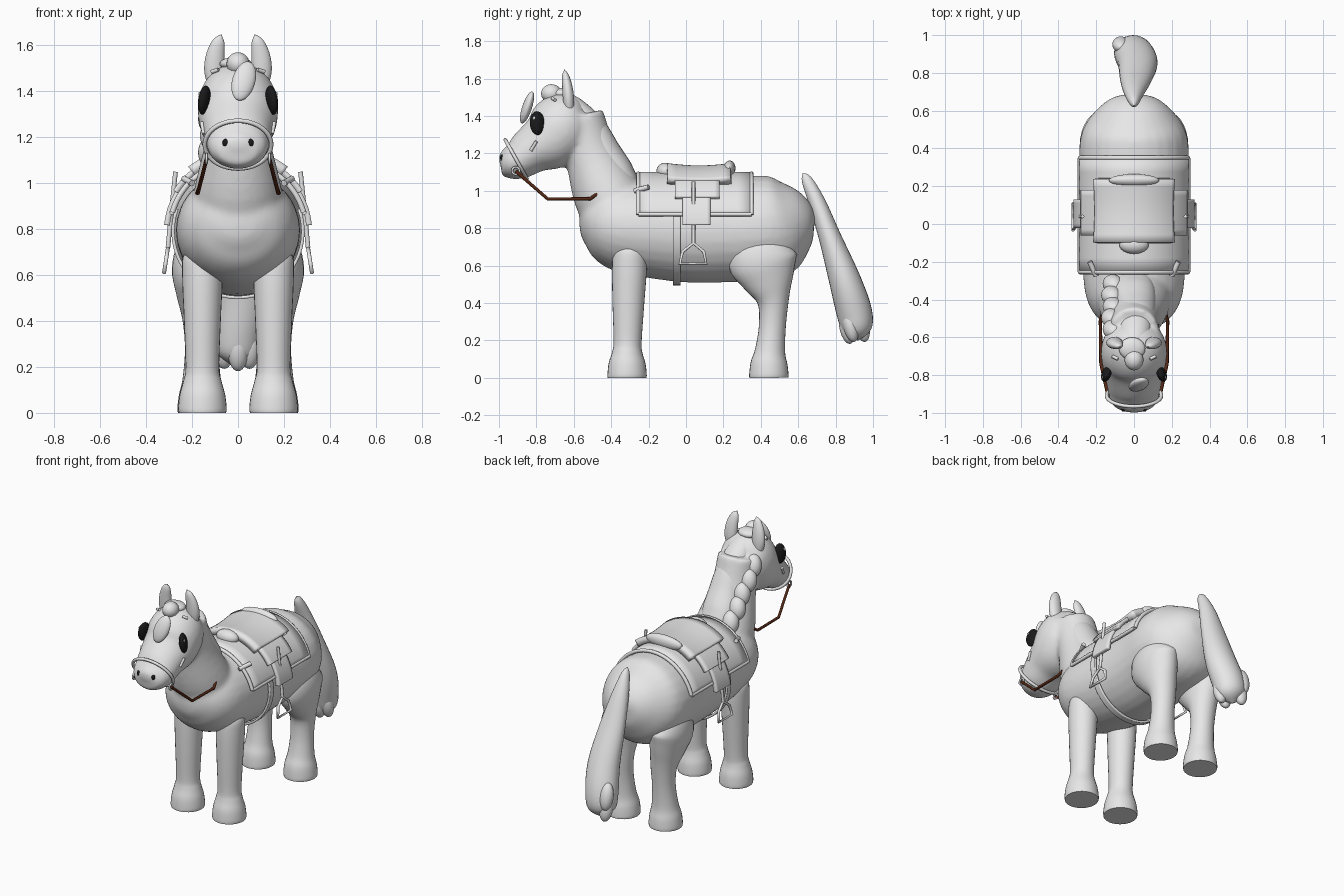
import bpy, bmesh, math
from mathutils import Vector, Matrix

if "Cube" in bpy.data.objects:
    bpy.data.objects.remove(bpy.data.objects["Cube"])


def material(name, rgb):
    m = bpy.data.materials.new(name)
    m.diffuse_color = (*rgb, 1)
    m.use_nodes = True
    m.node_tree.nodes["Principled BSDF"].inputs["Base Color"].default_value = m.diffuse_color
    return m


GREY = material("light_grey", (0.8, 0.8, 0.8))
BLACK = material("black", (0.01, 0.01, 0.01))
BROWN = material("dark_brown", (0.09, 0.02, 0.007))


def finish(name, bm, mat, angle=40):
    bmesh.ops.recalc_face_normals(bm, faces=bm.faces)
    me = bpy.data.meshes.new(name)
    bm.to_mesh(me)
    bm.free()
    ob = bpy.data.objects.new(name, me)
    bpy.context.collection.objects.link(ob)
    me.materials.append(mat)
    bpy.ops.object.select_all(action='DESELECT')
    ob.select_set(True)
    bpy.context.view_layer.objects.active = ob
    bpy.ops.object.shade_smooth_by_angle(angle=math.radians(angle))
    return ob


def spline(p, steps):
    # Catmull-Rom interpolation of points that also carry radii
    out = []
    for i in range(len(p) - 1):
        a, b, c, d = p[max(i - 1, 0)], p[i], p[i + 1], p[min(i + 2, len(p) - 1)]
        for k in range(steps):
            t = k / steps
            out.append([0.5 * (2 * B + (C - A) * t + (2 * A - 5 * B + 4 * C - D) * t * t
                               + (3 * B - A - 3 * C + D) * t ** 3)
                        for A, B, C, D in zip(a, b, c, d)])
    return out + [list(p[-1])]


def add_tube(bm, pts, n=28, steps=4):
    # elliptical loft, each point is x, y, z, half width, half depth
    s = spline(pts, steps)
    pos = [Vector(q[:3]) for q in s]
    rings = []
    for i, q in enumerate(s):
        t = (pos[min(i + 1, len(s) - 1)] - pos[max(i - 1, 0)]).normalized()
        nrm = t.cross(Vector((1, 0, 0))).normalized()
        side = nrm.cross(t)
        rings.append([bm.verts.new(pos[i] + side * max(q[3], .002) * math.cos(2 * math.pi * k / n)
                                   + nrm * max(q[4], .002) * math.sin(2 * math.pi * k / n))
                      for k in range(n)])
    for a, b in zip(rings, rings[1:]):
        for k in range(n):
            bm.faces.new((a[k], a[(k + 1) % n], b[(k + 1) % n], b[k]))
    bm.faces.new(rings[0])
    bm.faces.new(rings[-1])


def tube(name, pts, mat=GREY):
    bm = bmesh.new()
    add_tube(bm, pts)
    return finish(name, bm, mat)


def blob(name, loc, radii, rot=(0, 0, 0), mat=GREY):
    bm = bmesh.new()
    r = [Matrix.Rotation(math.radians(a), 4, ax) for a, ax in zip(rot, "XYZ")]
    m = Matrix.Translation(loc) @ r[2] @ r[1] @ r[0] @ Matrix.Diagonal((*radii, 1))
    bmesh.ops.create_uvsphere(bm, u_segments=24, v_segments=14, radius=1, matrix=m)
    return finish(name, bm, mat)


def wire(name, pts, r, mat=GREY, cyclic=False):
    cu = bpy.data.curves.new(name, 'CURVE')
    cu.dimensions = '3D'
    cu.bevel_depth, cu.bevel_resolution, cu.use_fill_caps = r, 2, True
    sp = cu.splines.new('POLY')
    sp.points.add(len(pts) - 1)
    for p, q in zip(sp.points, pts):
        p.co = (*q, 1)
    sp.use_cyclic_u = cyclic
    cu.materials.append(mat)
    ob = bpy.data.objects.new(name, cu)
    bpy.context.collection.objects.link(ob)


def wrap(a, y, off):
    # point on the barrel of the body, angle measured from the spine
    a = math.radians(a)
    return ((.275 + off) * math.sin(a), y, .79 + (.28 + off) * math.cos(a))


def sheet(name, y0, y1, a0, a1, off, thick=.02, dip=0):
    # leather panel bent around the barrel
    bm, n, m = bmesh.new(), 32, 8
    g = [[bm.verts.new(wrap(a0 + (a1 - a0) * i / n, y0 + (y1 - y0) * j / m,
                            off - dip * math.sin(math.pi * j / m))) for j in range(m + 1)]
         for i in range(n + 1)]
    for i in range(n):
        for j in range(m):
            bm.faces.new((g[i][j], g[i + 1][j], g[i + 1][j + 1], g[i][j + 1]))
    ob = finish(name, bm, GREY)
    s = ob.modifiers.new("thickness", 'SOLIDIFY')
    s.thickness, s.offset = thick, 0


# body, neck and head blended into one skin
bm = bmesh.new()
add_tube(bm, [(0, -.572, .83, 0, 0), (0, -.555, .83, .10, .09), (0, -.5, .83, .19, .17),
              (0, -.4, .82, .25, .23), (0, -.25, .80, .27, .255), (0, 0, .785, .268, .275),
              (0, .2, .79, .275, .28), (0, .38, .80, .29, .28), (0, .5, .81, .27, .265),
              (0, .6, .83, .2, .195), (0, .67, .84, .11, .10), (0, .692, .84, 0, 0)])
add_tube(bm, [(0, -.57, 1.40, .13, .13), (0, -.51, 1.2, .14, .14), (0, -.43, 1.0, .185, .18),
              (0, -.35, .85, .21, .19)])
add_tube(bm, [(0, -1.0, 1.155, 0, 0), (0, -.985, 1.157, .075, .06), (0, -.95, 1.155, .12, .09),
              (0, -.89, 1.17, .137, .108), (0, -.82, 1.22, .15, .13), (0, -.72, 1.28, .172, .17),
              (0, -.65, 1.36, .172, .175), (0, -.58, 1.42, .13, .125), (0, -.52, 1.45, 0, 0)])
skin = finish("body", bm, GREY)
mod = skin.modifiers.new("blend", 'REMESH')
mod.mode, mod.voxel_size, mod.use_smooth_shade = 'VOXEL', .014, True
mod = skin.modifiers.new("soften", 'SMOOTH')
mod.factor, mod.iterations = .5, 8

# tail, with rounded strand ends
tube("tail", [(0, .625, 1.095, 0, 0), (0, .645, 1.06, .025, .028), (0, .70, .94, .055, .045),
              (.01, .77, .75, .085, .06), (.02, .85, .52, .105, .085), (0, .90, .35, .105, .095),
              (-.01, .915, .25, .085, .075), (-.02, .92, .20, 0, 0)])
for x, y, z in ((-.06, .94, .28), (.05, .88, .28), (.0, .86, .27), (-.07, .95, .36)):
    blob("tail_strand", (x, y, z), (.045, .04, .09), (12, 0, 0))

# mane crest, braid on one side, forelock
tube("mane_crest", [(0, -.66, 1.53, 0, 0), (0, -.61, 1.465, .07, .05), (.01, -.515, 1.335, .095, .085),
                    (.01, -.43, 1.20, .105, .085), (0, -.35, 1.10, .11, .075),
                    (0, -.285, 1.05, .08, .04), (0, -.245, 1.03, 0, 0)])
for i in range(5):
    blob("mane_braid", (-.11 - .008 * (i % 2), -.56 + .06 * i, 1.36 - .073 * i),
         (.055, .05, .075), (20, 12, 0))
blob("forelock_top", (0, -.72, 1.52), (.05, .055, .05))
blob("forelock_curl", (-.01, -.66, 1.52), (.07, .06, .03))
blob("forelock_front", (.025, -.85, 1.445), (.05, .026, .092), (-18, 16, 0))

for s in (1, -1):
    # legs with flared hooves
    tube("front_leg", [(s * .155, y, z, a, b) for y, z, a, b in (
        (-.30, .73, .02, .02), (-.30, .69, .08, .08), (-.302, .6, .088, .093), (-.308, .4, .08, .085),
        (-.312, .2, .073, .075), (-.314, .14, .083, .08), (-.315, .08, .099, .098),
        (-.315, .02, .106, .105), (-.315, 0, .103, .104))])
    tube("hind_leg", [(s * x, y, z, a, b) for x, y, z, a, b in (
        (.17, .40, .78, .02, .02), (.175, .405, .73, .085, .13), (.178, .41, .63, .11, .185),
        (.17, .44, .52, .098, .14), (.16, .465, .41, .082, .085), (.158, .462, .28, .073, .072),
        (.158, .45, .15, .083, .08), (.158, .444, .08, .099, .098),
        (.158, .443, .02, .106, .105), (.158, .443, 0, .103, .104))])
    # ears, eyes, nostrils
    tube("ear", [(s * x, y, z, a, b) for x, y, z, a, b in (
        (.10, -.625, 1.42, .03, .025), (.104, -.628, 1.49, .043, .03), (.098, -.635, 1.56, .04, .027),
        (.083, -.645, 1.62, .025, .017), (.072, -.65, 1.647, 0, 0))])
    blob("eye", (s * .147, -.795, 1.362), (.024, .042, .064), (0, s * -8, s * 20), BLACK)
    blob("eye_glint", (s * .167, -.812, 1.388), (.005, .008, .010), (0, 0, s * 20))
    blob("nostril", (s * .055, -.982, 1.176), (.013, .012, .018), (0, 0, 0), BLACK)
    # bridle pieces
    ring = [(s * .137, -.91 + .02 * math.cos(k * math.pi / 6), 1.107 + .02 * math.sin(k * math.pi / 6))
            for k in range(12)]
    wire("bit_ring", ring, .006, GREY, True)
    wire("cheek_strap", [(s * .148, -.83, 1.215), (s * .158, -.80, 1.265)], .009)
    wire("brow_strap", [(s * .085, -.715, 1.495), (s * .115, -.70, 1.485)], .009)
    wire("rein", [(s * .137, -.91, 1.105), (s * .175, -.74, .957), (s * .178, -.513, .957),
                  (s * .165, -.465, .99)], .009, BROWN)
    # saddle flaps, stirrup strap and stirrup
    sheet("side_flap", -.06, .18, s * 30, s * 58, .045, .025)
    sheet("lower_flap", -.02, .13, s * 50, s * 85, .035, .025)
    wire("stirrup_strap", [(s * .272, .04, 1.05), (s * .29, .04, .88), (s * .305, .04, .72)], .010)
    wire("stirrup", [(s * .305, .04, .72), (s * .312, -.018, .675), (s * .322, -.033, .61),
                     (s * .322, .108, .61), (s * .312, .095, .675)], .009, GREY, True)
    wire("blanket_peg", [(s * .20, -.275, 1.0), (s * .235, -.20, 1.02)], .014)
    wire("blanket_side_roll", [wrap(s * 74, -.255, .025), wrap(s * 74, .35, .025)], .011)

# noseband tilted around the muzzle
wire("noseband", [(.145 * math.cos(k * math.pi / 20), -.908 - .058 * math.sin(k * math.pi / 20),
                   1.168 + .104 * math.sin(k * math.pi / 20)) for k in range(40)], .010, GREY, True)

# saddle blanket with rolled edges, girth and seat
sheet("blanket", -.255, .35, -74, 74, .02, .02)
for y in (-.255, .35):
    wire("blanket_end_roll", [wrap(a, y, .022) for a in range(-74, 75, 4)], .012)
sheet("girth", -.07, -.03, 70, 290, .008, .014)
sheet("saddle_seat", -.10, .24, -38, 38, .055, .045, .012)
blob("pommel", (0, -.11, 1.105), (.078, .048, .045))
blob("cantle", (0, .23, 1.115), (.135, .034, .047), (-10, 0, 0))
